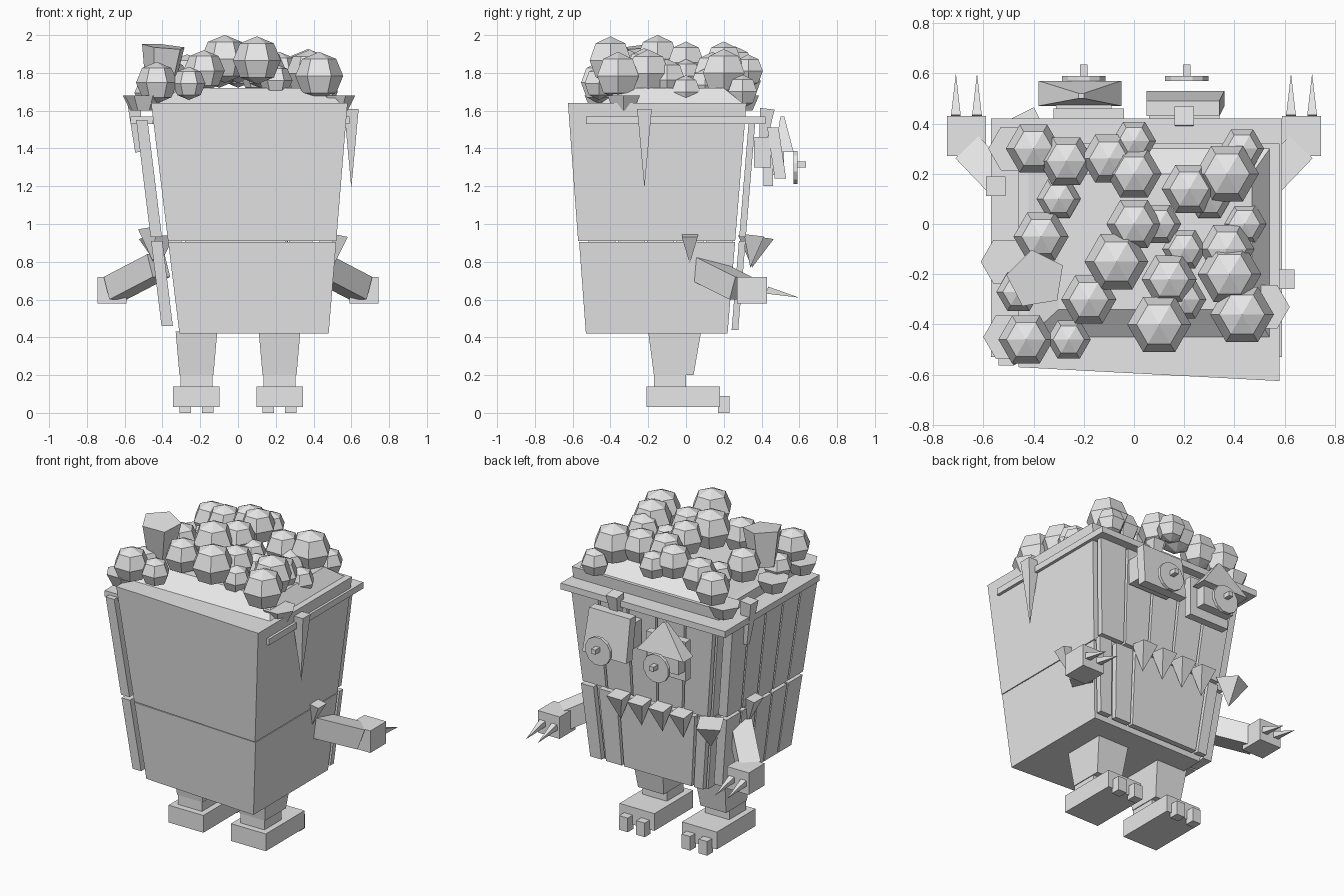
import bpy, bmesh, math
from mathutils import Matrix, Vector

default_cube = bpy.data.objects.get("Cube")
if default_cube:
    bpy.data.objects.remove(default_cube, do_unlink=True)

grey = bpy.data.materials.new("pale grey")
grey.use_nodes = True
grey.diffuse_color = (.8, .8, .8, 1)
grey.node_tree.nodes["Principled BSDF"].inputs["Base Color"].default_value = grey.diffuse_color

FLOOR, SEAM, RIM, TOP = .42, .91, 1.55, 1.64


def finish(name, mesh_data):
    bmesh.ops.recalc_face_normals(mesh_data, faces=mesh_data.faces)
    mesh = bpy.data.meshes.new(name)
    mesh_data.to_mesh(mesh)
    mesh_data.free()
    mesh.materials.append(grey)
    part = bpy.data.objects.new(name, mesh)
    bpy.context.collection.objects.link(part)
    return part


def taper(name, low, bottom, high, top, skew=0):
    """Block between a low and a high rectangle, each given as x and y limits."""
    mesh_data = bmesh.new()
    for (left, right, front, back), height in ((low, bottom), (high, top)):
        for x, y in ((left, front), (right, front - skew), (right, back), (left, back)):
            mesh_data.verts.new((x, y, height))
    bmesh.ops.convex_hull(mesh_data, input=mesh_data.verts)
    bmesh.ops.dissolve_limit(mesh_data, angle_limit=math.radians(1),
                             verts=mesh_data.verts, edges=mesh_data.edges)
    return finish(name, mesh_data)


def block(name, middle, half_width, front, back, bottom, top):
    limits = (middle - half_width, middle + half_width, front, back)
    return taper(name, limits, bottom, limits, top)


def spike(name, base, tip, radius, end=0, sides=4):
    """Cone or bar running from base to tip."""
    base, tip = Vector(base), Vector(tip)
    axis = tip - base
    mesh_data = bmesh.new()
    bmesh.ops.create_cone(mesh_data, cap_ends=True, segments=sides, radius1=radius,
                          radius2=end, depth=axis.length,
                          matrix=Matrix.Rotation(math.pi / sides, 4, 'Z'))
    part = finish(name, mesh_data)
    part.rotation_mode = 'QUATERNION'
    part.rotation_quaternion = axis.to_track_quat('Z', 'Y')
    part.location = (base + tip) / 2
    return part


def ball(x, y, top, radius):
    mesh_data = bmesh.new()
    bmesh.ops.create_uvsphere(mesh_data, u_segments=6, v_segments=4, radius=radius)
    part = finish("ball", mesh_data)
    part.location = (x, y, top - radius)
    part.rotation_euler.z = math.pi / 6


def mix(start, end, share):
    return start + (end - start) * share


def walls(height):
    """Limits of the flaring bin body at a height."""
    share = (height - FLOOR) / (TOP - FLOOR)
    ends = zip((-.31, .48, -.48, .22), (-.46, .58, -.57, .32))
    return [mix(narrow, wide, share) for narrow, wide in ends]


def back_strip(height, start, end):
    left, right, front, back = walls(height)
    return mix(left, right, start), mix(left, right, end), back + .02, back + .055


def side_strip(height, start, end):
    left, right, front, back = walls(height)
    return left - .09, left - .03, mix(front, back, start), mix(front, back, end)


def board(name, strip, start, end, bottom, top):
    taper(name, strip(bottom, start, end), bottom, strip(top, start, end), top)


# Bin body and the heap inside
taper("lower_body", walls(FLOOR), FLOOR, walls(SEAM - .005), SEAM - .005, skew=.05)
taper("upper_body", walls(SEAM), SEAM, walls(TOP), TOP, skew=.055)
taper("heap", (-.42, .54, -.45, .3), TOP, (-.3, .47, -.34, .2), TOP + .08)

# Rim along the back and both sides
for name, middle, half_width, front in (("left_rim", .56, .03, -.53), ("right_rim", -.51, .06, -.53),
                                        ("back_rim", .01, .58, .3)):
    block(name, middle, half_width, front, .42, RIM - .02, RIM + .02)

# Boards with narrow gaps
BOARDS = 5
for i in range(BOARDS):
    start, end = i / BOARDS, (i + .92) / BOARDS
    board("upper_back_board", back_strip, start, end, SEAM + .02, RIM)
    board("upper_side_board", side_strip, start, end, SEAM + .02, RIM)
    board("lower_side_board", side_strip, start, end, FLOOR + .04, SEAM)
for start, end in ((0, .08), (.1, .7), (.72, .86), (.9, 1)):
    board("lower_back_board", back_strip, start, end, FLOOR + .02, SEAM)

# Teeth along the back edge, at the corner and on each side
for i in range(4):
    x = mix(-.22, .22, i / 3)
    spike("back_tooth", (x, .36, SEAM + .03), (x, .34, SEAM - .14), radius=.075)
spike("corner_tooth", (-.43, .37, SEAM + .02), (-.42, .35, SEAM - .14), radius=.1)
spike("left_tooth", (.54, .02, SEAM + .03), (.51, .02, SEAM - .12), radius=.06)
spike("right_tooth", (-.48, .02, SEAM + .07), (-.45, .02, SEAM - .11), radius=.07)

# Legs, feet, arms and claws, mirrored
for side, name in ((1, "left"), (-1, "right")):
    leg, hand = side * .22, side * .667
    taper(name + "_leg", (leg - .09, leg + .09, -.17, .04), .2,
          (leg - .11, leg + .11, -.2, .08), FLOOR + .01)
    block(name + "_ankle", leg, .085, -.17, 0, .13, .2)
    block(name + "_foot", leg, .123, -.21, .18, .03, .14)
    spike(name + "_arm", (side * .42, .05, .78), (side * .65, .29, .66), radius=.09, end=.09)
    block(name + "_hand", hand, .077, .27, .43, .58, .72)
    for offset in (-.06, .06):
        block(name + "_toe", leg + offset, .03, .17, .23, 0, .09)
        claw = hand + offset * .7
        spike(name + "_claw", (claw, .43, .65), (claw, .6, .61), radius=.027)

# Eyes with sockets, leaning plates, discs and pupils
block("left_socket", .2, .14, .36, .45, 1.3, 1.46)
taper("left_eye_plate", (.05, .36, .47, .53), 1.24, (.05, .34, .43, .49), 1.51)
block("right_socket", -.18, .14, .41, .46, 1.2, 1.45)
block("right_eye_plate", -.2, .11, .46, .52, 1.26, 1.4)
taper("right_brow", (-.38, -.05, .47, .57), 1.38, (-.22, -.2, .5, .52), 1.57)
for x in (.21, -.2):
    spike("eye_disc", (x, .57, 1.3), (x, .59, 1.3), radius=.09, end=.09, sides=12)
    block("pupil", x, .015, .59, .635, 1.3, 1.33)

# Drips hanging over the rim
spike("left_drip", (.6, -.22, 1.61), (.6, -.22, 1.19), radius=.055)
spike("right_drip", (-.55, .15, 1.66), (-.53, .15, 1.38), radius=.055, end=.02)
spike("back_drip", (.2, .43, 1.61), (.2, .41, 1.45), radius=.055, end=.03)

# Flat-topped lumps at the edge
for x, y in ((-.48, .3), (-.51, -.15), (-.5, -.45), (.52, -.33)):
    spike("edge_lump", (x, y, TOP - .04), (x, y, TOP + .04), radius=.06, end=.1, sides=6)

# Balls grouped by size, standing higher near the middle
large = ((.37, .2), (-.07, -.15), (.38, -.2), (.1, -.4), (.43, -.36))
medium = ((-.4, .3), (-.27, .25), (-.1, .26), (0, .2), (.22, .14), (-.37, -.05),
          (0, 0), (.37, -.1), (.14, -.22), (-.43, -.46), (-.18, -.3))
small = ((0, .33), (.43, .3), (.3, .1), (-.3, .1), (.1, 0), (.2, -.1),
         (.44, 0), (.2, -.3), (-.26, -.46), (-.46, -.27))
for radius, spots in ((.127, large), (.11, medium), (.088, small)):
    for x, y in spots:
        ball(x, y, TOP - .015 + 3.1 * radius - abs(x) / 4, radius)

# Broken chunk among the balls
spike("chunk", (-.41, -.2, 1.72), (-.39, -.22, 1.94), radius=.08, end=.12, sides=5)
